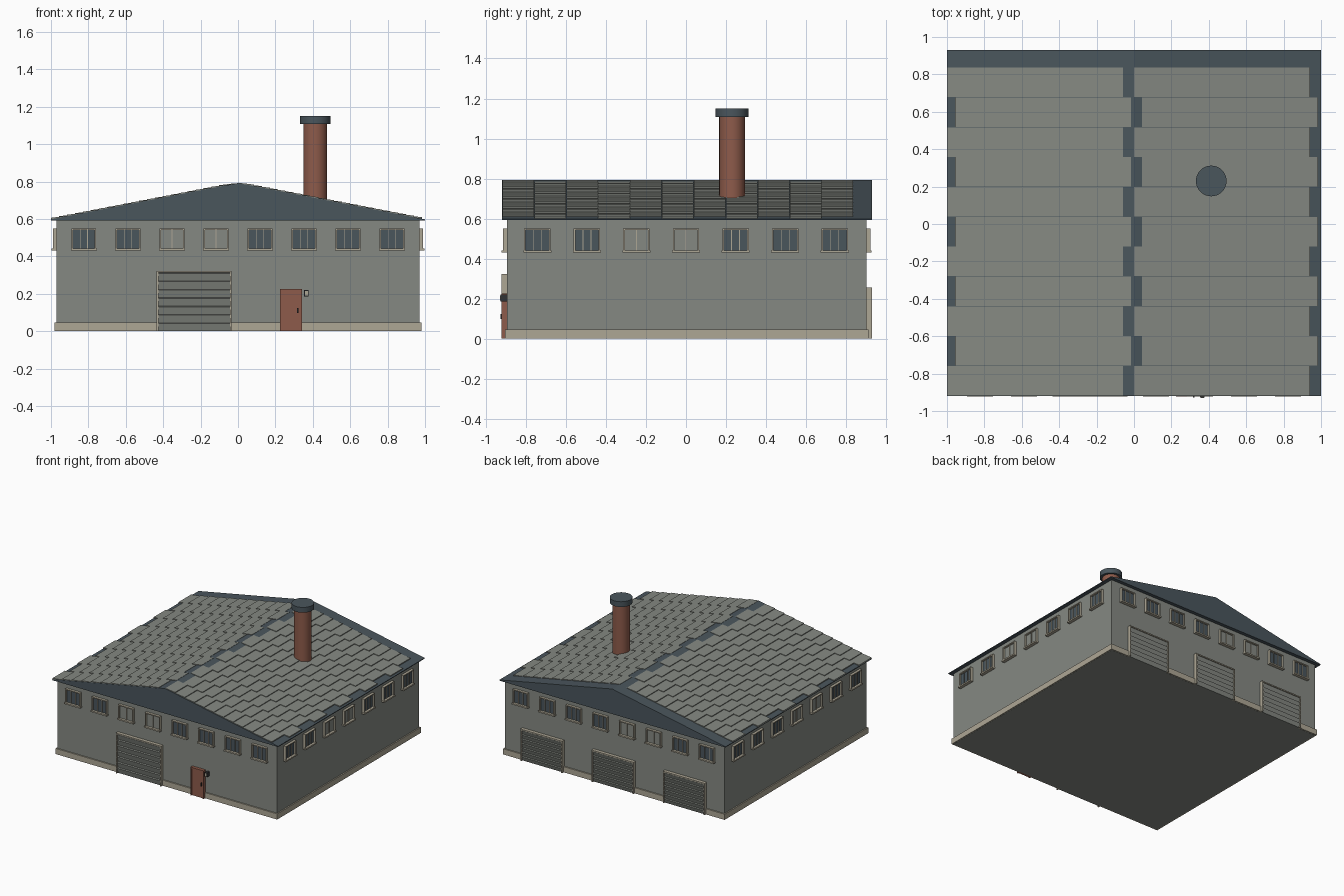
import bpy, bmesh, math

if "Cube" in bpy.data.objects:
    bpy.data.objects.remove(bpy.data.objects["Cube"])


def material(name, rgb):
    m = bpy.data.materials.new(name)
    m.diffuse_color = (*rgb, 1)
    m.use_nodes = True
    m.node_tree.nodes["Principled BSDF"].inputs["Base Color"].default_value = m.diffuse_color
    return m


GREY = material("wall grey", (0.235, 0.25, 0.225))
SLATE = material("slate blue", (0.068, 0.092, 0.108))
BEIGE = material("trim beige", (0.42, 0.385, 0.30))
BRICK = material("brick red", (0.27, 0.105, 0.07))
BLACK = material("dark metal", (0.03, 0.032, 0.035))

# Wall planes
WX, WY0, WY1 = 0.97, -0.895, 0.902
WALLS = {
    "front": lambda u, v, z: (u, WY0 - v, z),
    "back": lambda u, v, z: (-u, WY1 + v, z),
    "right": lambda u, v, z: (WX + v, u, z),
    "left": lambda u, v, z: (-WX - v, -u, z),
}


def finish(name, bm, mat):
    bmesh.ops.recalc_face_normals(bm, faces=bm.faces)
    me = bpy.data.meshes.new(name)
    bm.to_mesh(me)
    bm.free()
    me.materials.append(mat)
    ob = bpy.data.objects.new(name, me)
    bpy.context.collection.objects.link(ob)
    return ob


def prism(bm, profile, a, b, place):
    """Extrude a closed 2D profile between a and b; place maps (p, q, t) to xyz."""
    v0 = [bm.verts.new(place(p, q, a)) for p, q in profile]
    v1 = [bm.verts.new(place(p, q, b)) for p, q in profile]
    n = len(profile)
    bm.faces.new(v0)
    bm.faces.new(v1[::-1])
    for i in range(n):
        j = (i + 1) % n
        bm.faces.new((v0[i], v1[i], v1[j], v0[j]))


def boxes(name, mat, items, place=lambda x, y, z: (x, y, z)):
    bm = bmesh.new()
    for x0, x1, y0, y1, z0, z1 in items:
        prism(bm, [(x0, y0), (x1, y0), (x1, y1), (x0, y1)], z0, z1, place)
    return finish(name, bm, mat)


def cylinder(name, mat, x, y, r, z0, z1, n=32):
    bm = bmesh.new()
    ring = [(x + r * math.cos(2 * math.pi * i / n), y + r * math.sin(2 * math.pi * i / n))
            for i in range(n)]
    prism(bm, ring, z0, z1, lambda p, q, t: (p, q, t))
    ob = finish(name, bm, mat)
    for f in ob.data.polygons:
        f.use_smooth = len(f.vertices) == 4
    ob.data.set_sharp_from_angle(angle=math.radians(40))
    return ob


# Main walls and plinth
boxes("walls", GREY, [(-WX, WX, WY0, WY1, 0, 0.6)])
boxes("plinth", BEIGE, [(-0.98, 0.98, WY0 - 0.01, WY1 + 0.01, 0.001, 0.046)])

# Roof slab with gables
bm = bmesh.new()
prism(bm, [(-1, 0.592), (1, 0.592), (1, 0.598), (0, 0.792), (-1, 0.598)],
      -0.92, 0.93, lambda p, q, t: (p, t, q))
finish("roof", bm, SLATE)


# Staggered roof tiles, each raised at its lower end
def roof_z(x):
    return 0.792 - 0.194 * abs(x)


ROW, TILE, COUNT = 0.1595, 0.0855, 11
for side, name in ((-1, "left_roof_tiles"), (1, "right_roof_tiles")):
    bm = bmesh.new()
    for row in range(11):
        y0 = -0.918 + row * ROW
        if side < 0:
            start = 0.06 if row % 2 == 0 else 0.016
        else:
            start = 0.0 if row % 2 == 0 else 0.044
        for k in range(COUNT):
            a = start + k * TILE
            b = min(a + TILE, 1.0)
            prof = [(a, roof_z(a) - 0.001), (b, roof_z(b) - 0.001),
                    (b, roof_z(b) + 0.008), (a, roof_z(a) + 0.002)]
            prism(bm, prof, y0 + 0.001, y0 + ROW - 0.001,
                  lambda p, q, t: (side * p, t, q))
    finish(name, bm, GREY)

# Chimney
cylinder("chimney", BRICK, 0.413, 0.23, 0.064, 0.55, 1.12)
cylinder("chimney_cap", SLATE, 0.413, 0.23, 0.082, 1.108, 1.15)


# Windows: frame, sill, mullions and panes
def windows(wall, centres, pale):
    frame, glass, blind = [], [], []
    for i, c in enumerate(centres):
        a, b = c - 0.066, c + 0.066
        frame += [(a, a + 0.008, 0, 0.02, 0.44, 0.55), (b - 0.008, b, 0, 0.02, 0.44, 0.55),
                  (a + 0.008, b - 0.008, 0, 0.02, 0.542, 0.55),
                  (a - 0.004, b + 0.004, 0, 0.026, 0.43, 0.441)]
        bars = (c,) if i in pale else (c - 0.02, c + 0.02)
        frame += [(m - 0.002, m + 0.002, 0, 0.012, 0.441, 0.542) for m in bars]
        (blind if i in pale else glass).append((a + 0.008, b - 0.008, 0, 0.006, 0.441, 0.542))
    place = WALLS[wall]
    boxes(wall + "_window_frames", BEIGE, frame, place)
    boxes(wall + "_window_glass", SLATE, glass, place)
    boxes(wall + "_window_blinds", GREY, blind, place)


long_row = [-0.824 + 0.2354 * i for i in range(8)]
side_row = [-0.743 + 0.2477 * i for i in range(7)]
windows("front", long_row, (2, 3))
windows("back", long_row, (4, 5))
windows("right", side_row, (2, 3))
windows("left", side_row, (3, 4))


# Roller doors: beige surround and sloped slats
def roller_door(name, wall, c, w, h, slats=7):
    place = WALLS[wall]
    a, b, t = c - w / 2, c + w / 2, 0.009
    boxes(name + "_frame", BEIGE, [(a, a + t, 0, 0.027, 0, h), (b - t, b, 0, 0.027, 0, h),
                                   (a + t, b - t, 0, 0.027, h - t, h)], place)
    bm = bmesh.new()
    step = (h - t) / slats
    for i in range(slats):
        z0 = i * step
        prof = [(0, z0), (0.012, z0), (0.023, z0 + step * 0.92), (0.012, z0 + step), (0, z0 + step)]
        prism(bm, prof, a + t, b - t, lambda p, q, u: place(u, p, q))
    finish(name + "_slats", bm, GREY)


roller_door("front_roller_door", "front", -0.235, 0.4, 0.322)
for i, c in enumerate((-0.63, 0, 0.63)):
    roller_door("back_roller_door_%d" % (i + 1), "back", c, 0.37, 0.255)

# Entrance door with frame, handle and keypad
front = WALLS["front"]
boxes("entrance_door", BRICK, [(0.232, 0.333, 0, 0.018, 0, 0.217)], front)
boxes("entrance_door_frame", BRICK, [(0.224, 0.232, 0, 0.026, 0, 0.225),
                                     (0.333, 0.341, 0, 0.026, 0, 0.225),
                                     (0.232, 0.333, 0, 0.026, 0.217, 0.225)], front)
boxes("door_handle", BLACK, [(0.316, 0.323, 0.018, 0.032, 0.098, 0.124)], front)
boxes("keypad_body", BLACK, [(0.354, 0.376, 0, 0.032, 0.186, 0.22)], front)
boxes("keypad_plate", BEIGE, [(0.357, 0.373, 0.032, 0.034, 0.19, 0.216)], front)
